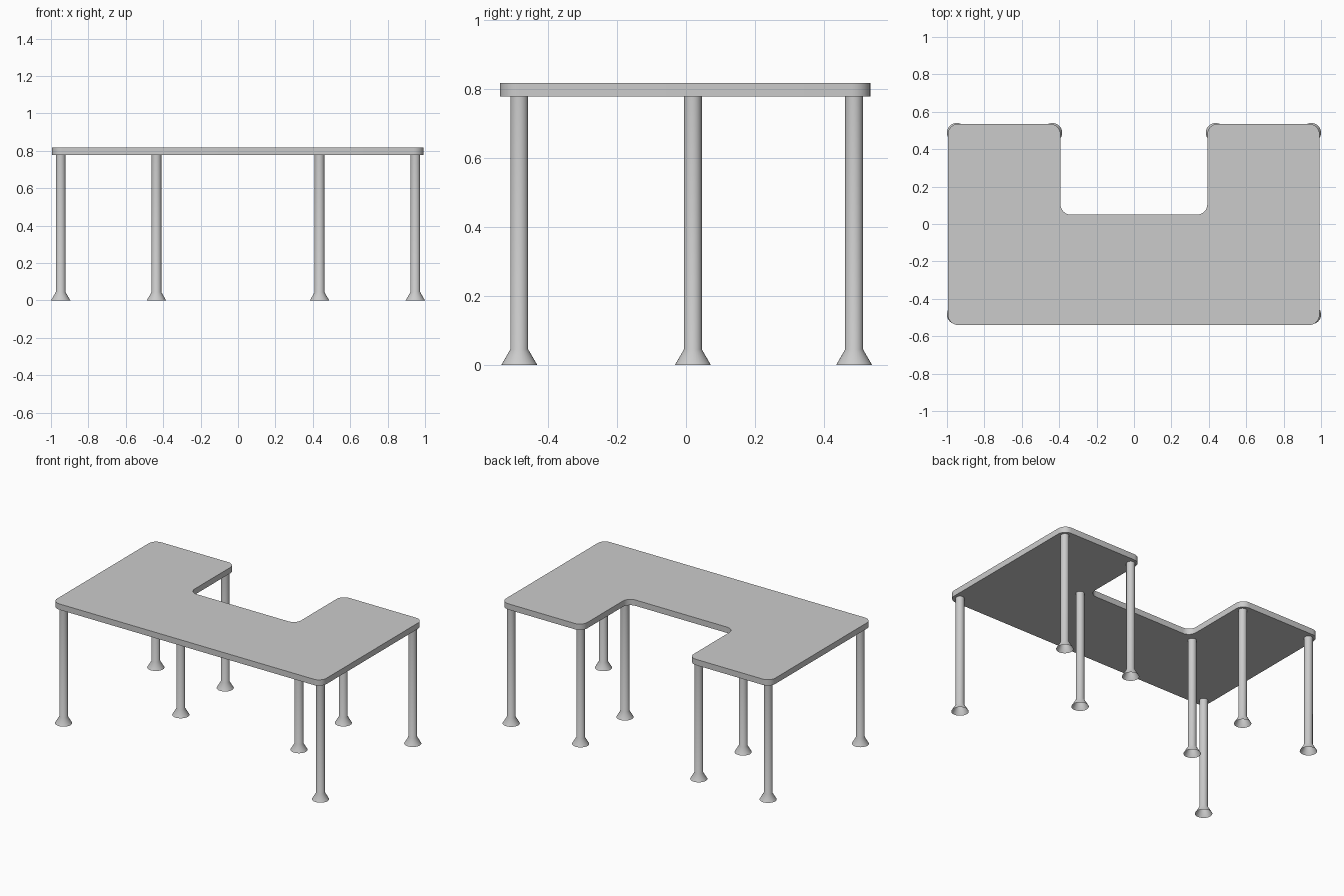
import bpy, bmesh, math

if "Cube" in bpy.data.objects:
    bpy.data.objects.remove(bpy.data.objects["Cube"])

TOP_Z, UNDER_Z = 0.818, 0.779


def finish(name, bm):
    mesh = bpy.data.meshes.new(name)
    bm.to_mesh(mesh)
    bm.free()
    ob = bpy.data.objects.new(name, mesh)
    bpy.context.collection.objects.link(ob)
    bpy.ops.object.select_all(action='DESELECT')
    ob.select_set(True)
    bpy.context.view_layer.objects.active = ob
    bpy.ops.object.shade_smooth_by_angle(angle=math.radians(30))
    return ob


# U-shaped desk top: outline with rounded corners, extruded upward
def make_top():
    outline = [(-0.995, -0.54), (0.992, -0.54), (0.992, 0.535), (0.392, 0.535),
               (0.392, 0.05), (-0.393, 0.05), (-0.393, 0.535), (-0.995, 0.535)]
    bm = bmesh.new()
    bm.faces.new([bm.verts.new((x, y, UNDER_Z)) for x, y in outline])
    bmesh.ops.bevel(bm, geom=bm.verts[:], offset=0.055, segments=8,
                    profile=0.5, affect='VERTICES')
    res = bmesh.ops.extrude_face_region(bm, geom=bm.faces[:], use_keep_orig=True)
    moved = [g for g in res["geom"] if isinstance(g, bmesh.types.BMVert)]
    bmesh.ops.translate(bm, verts=moved, vec=(0, 0, TOP_Z - UNDER_Z))
    bmesh.ops.recalc_face_normals(bm, faces=bm.faces[:])
    finish("desk_top", bm)


# Round leg with a flared foot that is open underneath
def make_leg(name, cx, cy, sides=32):
    profile = [(0.052, 0.0), (0.026, 0.045), (0.026, UNDER_Z)]
    bm = bmesh.new()
    rings = []
    for r, z in profile:
        rings.append([bm.verts.new((cx + r * math.cos(2 * math.pi * i / sides),
                                    cy + r * math.sin(2 * math.pi * i / sides), z))
                      for i in range(sides)])
    for low, high in zip(rings, rings[1:]):
        for i in range(sides):
            j = (i + 1) % sides
            bm.faces.new((low[i], low[j], high[j], high[i]))
    finish(name, bm)


make_top()

# Four legs per side, mirrored across x
LEGS = {"front_leg": (0.948, -0.484), "back_outer_leg": (0.948, 0.488),
        "back_inner_leg": (0.436, 0.488), "middle_leg": (0.436, 0.02)}
for part, (x, y) in LEGS.items():
    for side, s in (("left", -1), ("right", 1)):
        make_leg(f"{side}_{part}", s * x, y)
